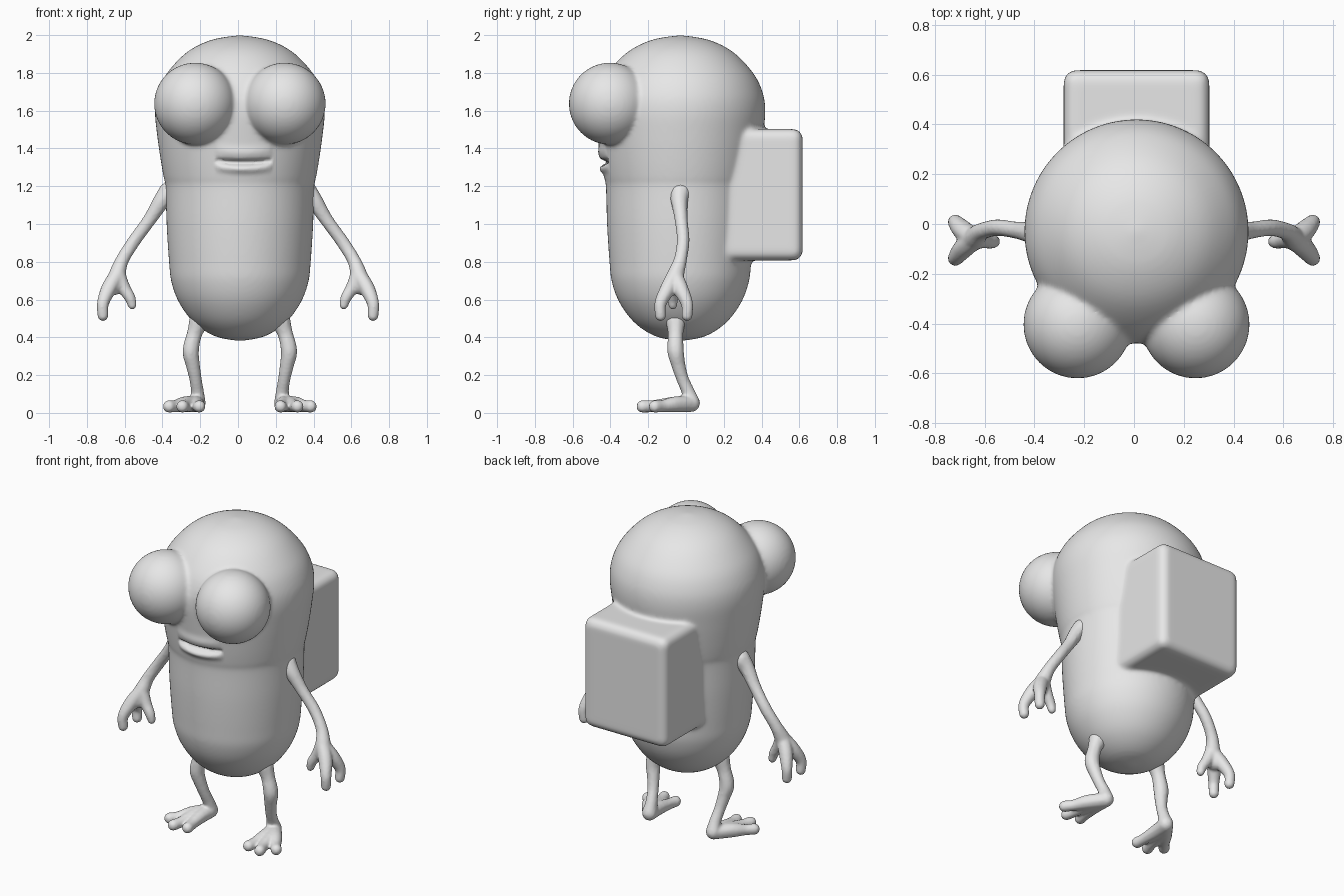
import bpy, bmesh, math
from mathutils import Vector, Matrix

cube = bpy.data.objects.get("Cube")
if cube:
    bpy.data.objects.remove(cube, do_unlink=True)

grey = bpy.data.materials.new("plain_grey")
grey.use_nodes = True
grey.diffuse_color = (0.8, 0.8, 0.8, 1)
grey.node_tree.nodes["Principled BSDF"].inputs["Base Color"].default_value = (0.8, 0.8, 0.8, 1)


def smooth_path(points, steps):
    """Catmull-Rom samples through the given points."""
    pts = [Vector(p) for p in points]
    pts = [pts[0]] + pts + [pts[-1]]
    out = []
    for a, b, c, d in zip(pts, pts[1:], pts[2:], pts[3:]):
        for i in range(steps):
            t = i / steps
            out.append(b + (c - a) * (t / 2)
                       + (a * 2 - b * 5 + c * 4 - d) * (t * t / 2)
                       + (b * 3 - a - c * 3 + d) * (t ** 3 / 2))
    return out + [pts[-1]]


def add_ball(bm, centre, radius, detail=2):
    bmesh.ops.create_icosphere(bm, subdivisions=detail, radius=radius,
                               matrix=Matrix.Translation(centre))


def add_limb(bm, points):
    """Rounded tapering limb; each point is x, y, z, radius."""
    for p in smooth_path(points, 10):
        add_ball(bm, p.xyz, p.w)


def fuse(name, bm, voxel, rounds):
    """Melt overlapping solids into one soft skin."""
    mesh = bpy.data.meshes.new(name)
    bm.to_mesh(mesh)
    bm.free()
    obj = bpy.data.objects.new(name, mesh)
    bpy.context.collection.objects.link(obj)
    remesh = obj.modifiers.new("fuse", "REMESH")
    remesh.mode = "VOXEL"
    remesh.voxel_size = voxel
    soften = obj.modifiers.new("soften", "SMOOTH")
    soften.factor = 0.5
    soften.iterations = rounds
    graph = bpy.context.evaluated_depsgraph_get()
    skin = bpy.data.meshes.new_from_object(obj.evaluated_get(graph))
    obj.modifiers.clear()
    obj.data = skin
    skin.materials.clear()
    skin.materials.append(grey)
    for v in skin.vertices:
        v.co.z = max(v.co.z, 0)
    skin.polygons.foreach_set("use_smooth", [True] * len(skin.polygons))
    return obj


def mirrored(obj, name, axis_x):
    """Copy of a right-hand part on the left."""
    mesh = obj.data.copy()
    mesh.transform(Matrix.Translation((2 * axis_x, 0, 0)) @ Matrix.Scale(-1, 4, (1, 0, 0)))
    mesh.flip_normals()
    bpy.context.collection.objects.link(bpy.data.objects.new(name, mesh))


# Torso: capsule-like lathe
MID = Vector((0.01, -0.03, 0))
profile = [(0, 2), (.15, 1.975), (.28, 1.91), (.385, 1.8), (.435, 1.7), (.45, 1.6),
           (.438, 1.47), (.418, 1.33), (.402, 1.24), (.394, 1.2), (.388, 1.0),
           (.375, .8), (.362, .69), (.32, .58), (.24, .475), (.13, .405), (0, .38)]
body = bmesh.new()
ring = [body.verts.new((MID.x + max(p.x, 0), MID.y, p.y))
        for p in smooth_path(profile, 5)]
edges = [body.edges.new(pair) for pair in zip(ring, ring[1:])]
bmesh.ops.spin(body, geom=ring + edges, cent=MID, axis=(0, 0, 1),
               angle=math.tau, steps=96, use_merge=False)
bmesh.ops.remove_doubles(body, verts=body.verts[:], dist=0.0005)
bmesh.ops.recalc_face_normals(body, faces=body.faces[:])

# Bulging eyes
for side in (-1, 1):
    add_ball(body, (MID.x + side * 0.237, -0.403, 1.637), 0.217, 5)

# Backpack: rounded box sunk into the back
pack = bmesh.ops.create_cube(body, size=1, matrix=Matrix.Translation((.01, .36, 1.155))
                             @ Matrix.Diagonal((.585, .515, .695, 1)))
pack_edges = list({e for v in pack["verts"] for e in v.link_edges})
bmesh.ops.bevel(body, geom=pack_edges, offset=0.05, segments=5, profile=0.5, affect="EDGES")

torso = fuse("body_eyes_and_backpack", body, 0.011, 12)

# Mouth: pressed slit with soft lips
for v in torso.data.vertices:
    u = (v.co.x - 0.03) / 0.15
    if v.co.y < -0.3 and abs(u) < 1:
        w = math.sqrt(1 - u * u)
        h = v.co.z - 1.325 - 0.012 * u * u
        v.co.y += w * (0.036 * math.exp(-(h / 0.012) ** 2)
                       - 0.016 * math.exp(-((h + 0.036) / 0.02) ** 2)
                       - 0.010 * math.exp(-((h - 0.05) / 0.03) ** 2))

# Arm with two fingers and a thumb
arm = bmesh.new()
add_limb(arm, [(-.36, -.03, 1.17, .06), (-.405, -.035, 1.12, .046), (-.47, -.025, 1.02, .036),
               (-.55, -.015, .91, .035), (-.612, -.03, .81, .036), (-.64, -.055, .73, .046),
               (-.66, -.065, .67, .05)])
for y in (-.135, .005):
    add_limb(arm, [(-.64, -.06, .73, .042), (-.685, (y - .06) / 2, .655, .042),
                   (-.715, y, .58, .033), (-.715, y, .515, .03)])
add_limb(arm, [(-.63, -.06, .72, .04), (-.6, -.065, .655, .034),
               (-.572, -.07, .61, .03), (-.56, -.07, .57, .024)])
mirrored(fuse("right_arm", arm, 0.008, 5), "left_arm", 0)

# Leg with a splayed three-toed foot
leg = bmesh.new()
add_limb(leg, [(-.205, -.055, .49, .055), (-.23, -.055, .42, .042), (-.25, -.055, .33, .045),
               (-.24, -.042, .26, .039), (-.225, -.018, .18, .034), (-.215, .012, .11, .036),
               (-.215, .03, .052, .046)])
for x, y in ((-.365, -.165), (-.295, -.23), (-.205, -.215)):
    add_limb(leg, [(-.215, .03, .048, .044), (-.23 + (x + .23) * .4, -.06, .045, .043),
                   ((x * 3 - .23) / 4, y * .75, .036, .033), (x, y, .034, .034)])
mirrored(fuse("right_leg", leg, 0.008, 5), "left_leg", 0.01)
